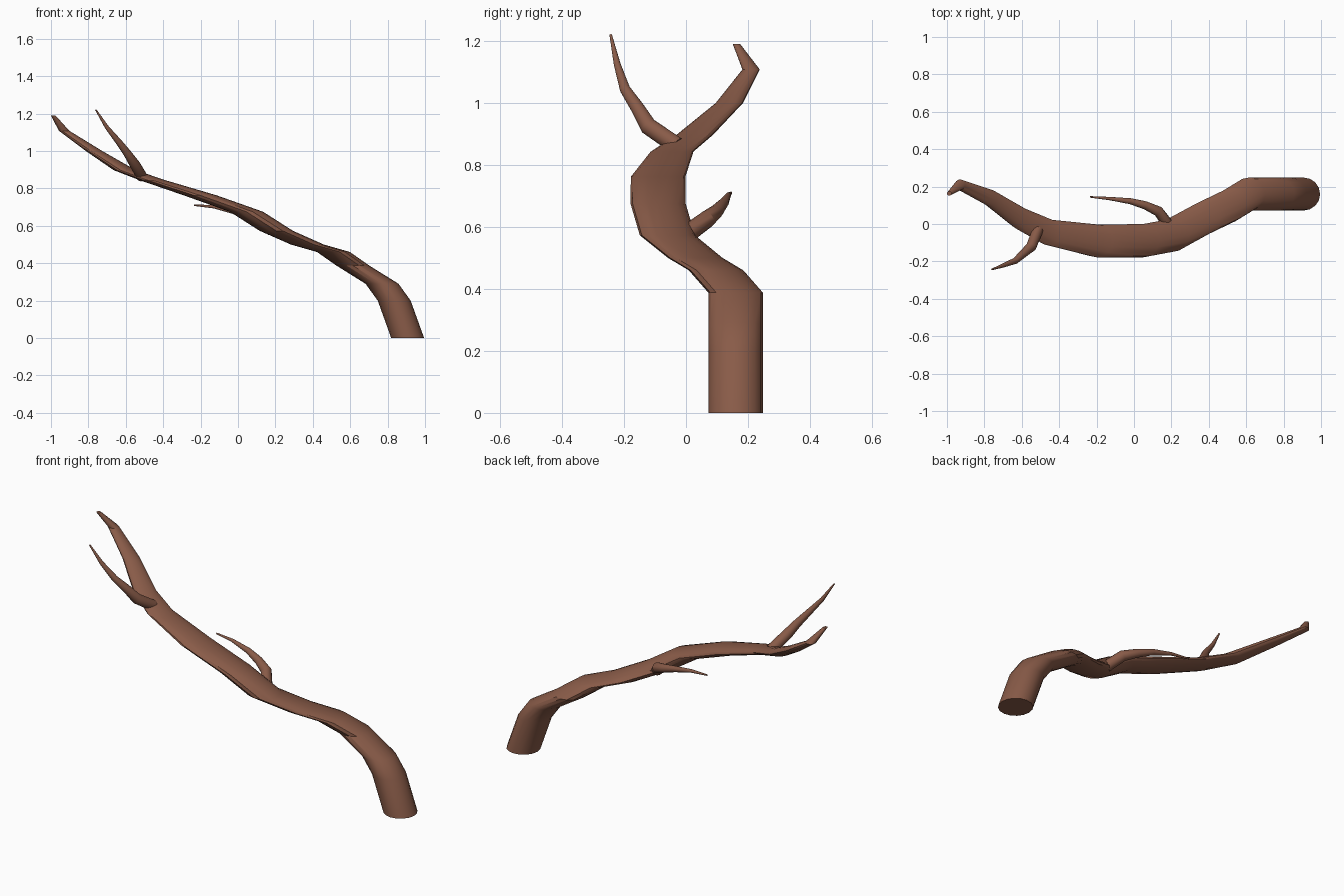
import bpy, bmesh, math
from mathutils import Vector

if "Cube" in bpy.data.objects:
    bpy.data.objects.remove(bpy.data.objects["Cube"])

SIDES = 16
bark = bpy.data.materials.new("bark")
bark.diffuse_color = (0.25, 0.105, 0.065, 1)
bark.use_nodes = True
bark.node_tree.nodes["Principled BSDF"].inputs["Base Color"].default_value = bark.diffuse_color


def limb(name, path, level_rings):
    """Loft circles along a path of (x, y, z, radius); rings level or square to the path."""
    pts = [Vector(p[:3]) for p in path]
    bm = bmesh.new()
    rings = []
    for i, p in enumerate(path):
        u, v = Vector((1, 0, 0)), Vector((0, 1, 0))
        if not level_rings:
            d = (pts[min(i + 1, len(pts) - 1)] - pts[max(i - 1, 0)]).normalized()
            u = d.cross(Vector((0, 0, 1))).normalized()
            v = d.cross(u)
        rings.append([bm.verts.new(pts[i] + p[3] * (u * math.cos(a) + v * math.sin(a)))
                      for a in (2 * math.pi * k / SIDES for k in range(SIDES))])
    for a, b in zip(rings, rings[1:]):
        for k in range(SIDES):
            n = (k + 1) % SIDES
            bm.faces.new((a[k], a[n], b[n], b[k]))
    bm.faces.new(rings[0])
    bm.faces.new(rings[-1])
    bmesh.ops.recalc_face_normals(bm, faces=bm.faces)
    mesh = bpy.data.meshes.new(name)
    bm.to_mesh(mesh)
    bm.free()
    mesh.materials.append(bark)
    ob = bpy.data.objects.new(name, mesh)
    bpy.context.collection.objects.link(ob)
    bpy.ops.object.select_all(action='DESELECT')
    ob.select_set(True)
    bpy.context.view_layer.objects.active = ob
    bpy.ops.object.shade_smooth_by_angle(angle=math.radians(30))


# Main branch, level rings from the cut base to the tip
limb("main_branch", [
    (0.907, 0.16, 0.0, 0.088), (0.835, 0.16, 0.20, 0.088),
    (0.77, 0.16, 0.29, 0.088), (0.613, 0.16, 0.388, 0.088),
    (0.51, 0.097, 0.46, 0.088), (0.37, 0.03, 0.50, 0.088),
    (0.205, -0.06, 0.573, 0.089), (0.045, -0.09, 0.675, 0.089),
    (-0.20, -0.09, 0.762, 0.088), (-0.455, -0.045, 0.843, 0.069),
    (-0.605, 0.028, 0.897, 0.059), (-0.77, 0.14, 1.0, 0.044),
    (-0.93, 0.21, 1.108, 0.028), (-0.988, 0.163, 1.19, 0.012)], True)

# Upper twig, forking toward the front
limb("upper_twig", [
    (-0.513, -0.03, 0.862, 0.029), (-0.55, -0.122, 0.925, 0.028),
    (-0.59, -0.157, 0.985, 0.022), (-0.635, -0.197, 1.045, 0.017),
    (-0.70, -0.222, 1.125, 0.011), (-0.76, -0.243, 1.22, 0.004)], False)

# Side twig, toward the back
limb("side_twig", [
    (0.18, 0.0, 0.575, 0.03), (0.13, 0.068, 0.625, 0.028),
    (0.06, 0.10, 0.652, 0.022), (-0.02, 0.122, 0.678, 0.016),
    (-0.13, 0.136, 0.702, 0.009), (-0.235, 0.145, 0.71, 0.004)], False)
